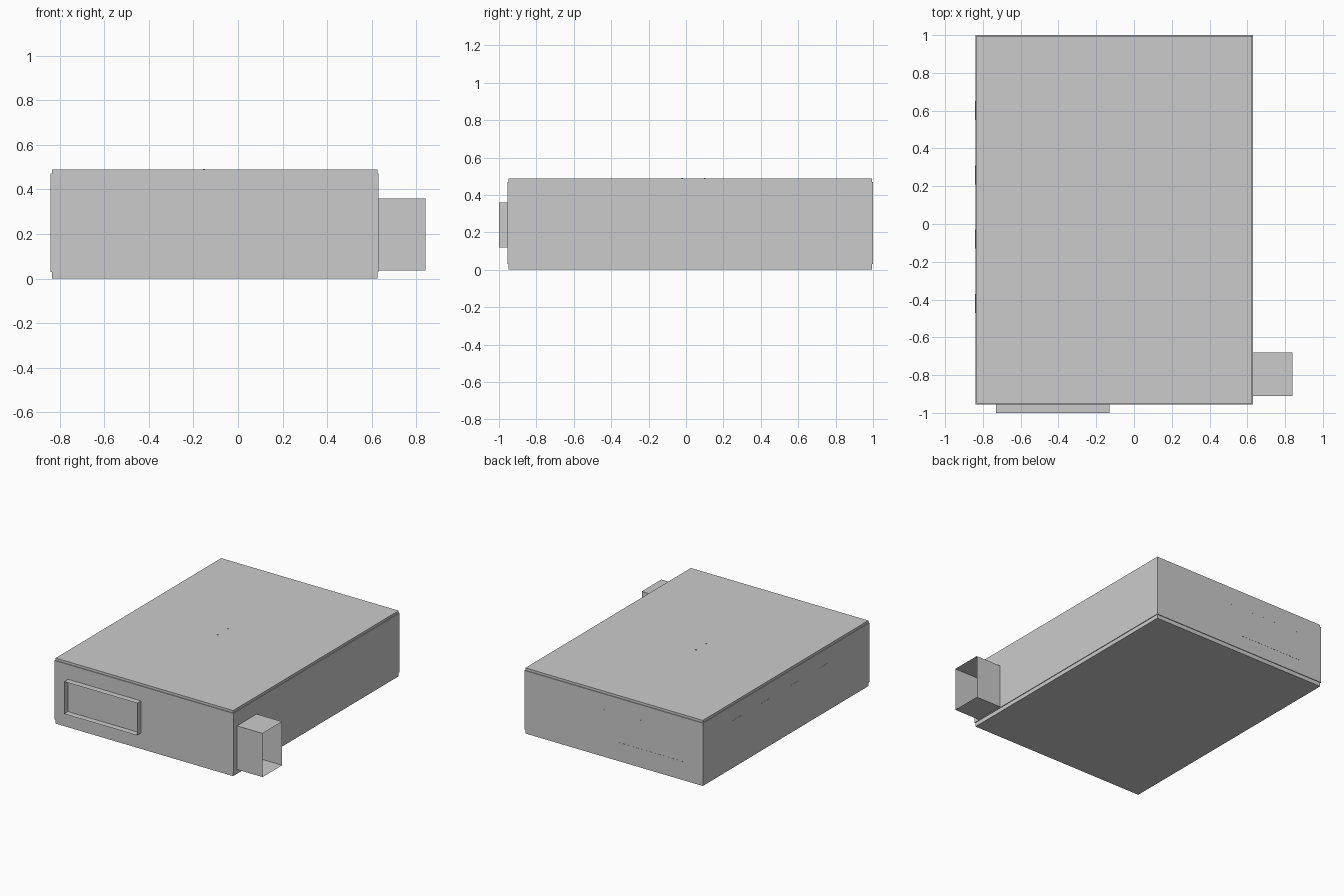
import bpy, bmesh
from mathutils import Vector

if "Cube" in bpy.data.objects:
    bpy.data.objects.remove(bpy.data.objects["Cube"])


def link(name, bm):
    mesh = bpy.data.meshes.new(name)
    bm.to_mesh(mesh)
    bm.free()
    obj = bpy.data.objects.new(name, mesh)
    bpy.context.collection.objects.link(obj)
    return obj


def box(name, lo, hi, open_axis=None):
    """Box between two corners; open_axis drops both faces across that axis."""
    lo, hi = Vector(lo), Vector(hi)
    bm = bmesh.new()
    bmesh.ops.create_cube(bm, size=1)
    for v in bm.verts:
        v.co = Vector((v.co[i] * (hi[i] - lo[i]) + (lo[i] + hi[i]) / 2 for i in range(3)))
    if open_axis is not None:
        bm.normal_update()
        ends = [f for f in bm.faces if abs(f.normal[open_axis]) > 0.9]
        bmesh.ops.delete(bm, geom=ends, context='FACES_ONLY')
    return link(name, bm)


X0, X1, Y0, Y1 = -0.84, 0.63, -0.955, 1.0
IN = 0.005

# Casing: slightly inset base and lid around the main shell
box("base_plate", (X0 + IN, Y0 + IN, 0), (X1 - IN, Y1 - IN, 0.03))
box("main_shell", (X0, Y0, 0.03), (X1, Y1, 0.47))
box("lid", (X0 + IN, Y0 + IN, 0.47), (X1 - IN, Y1 - IN, 0.488))

# Thin-walled ducts, open at their outer ends
box("front_duct", (-0.73, -1.0, 0.12), (-0.13, Y0, 0.36), open_axis=1)
box("side_duct", (X1, -0.91, 0.035), (0.84, -0.68, 0.36), open_axis=0)

# Small studs on the lid
for i, y in enumerate((-0.02, 0.10)):
    box(f"lid_stud_{i + 1}", (-0.158, y - 0.004, 0.488), (-0.148, y + 0.004, 0.491))

# Fine slit and row of marks on the back
box("back_slit", (-0.67, Y1 - 0.002, 0.136), (-0.13, Y1 + 0.001, 0.142))
for i in range(7):
    x = -0.03 - i * 0.098
    box(f"back_mark_{i + 1}", (x - 0.004, Y1 - 0.002, 0.352), (x + 0.004, Y1 + 0.001, 0.357))

# Dashed seam on the left side
for i in range(4):
    y = 0.60 - i * 0.34
    box(f"left_dash_{i + 1}", (X0 - 0.001, y - 0.05, 0.354), (X0 + 0.002, y + 0.05, 0.357))
